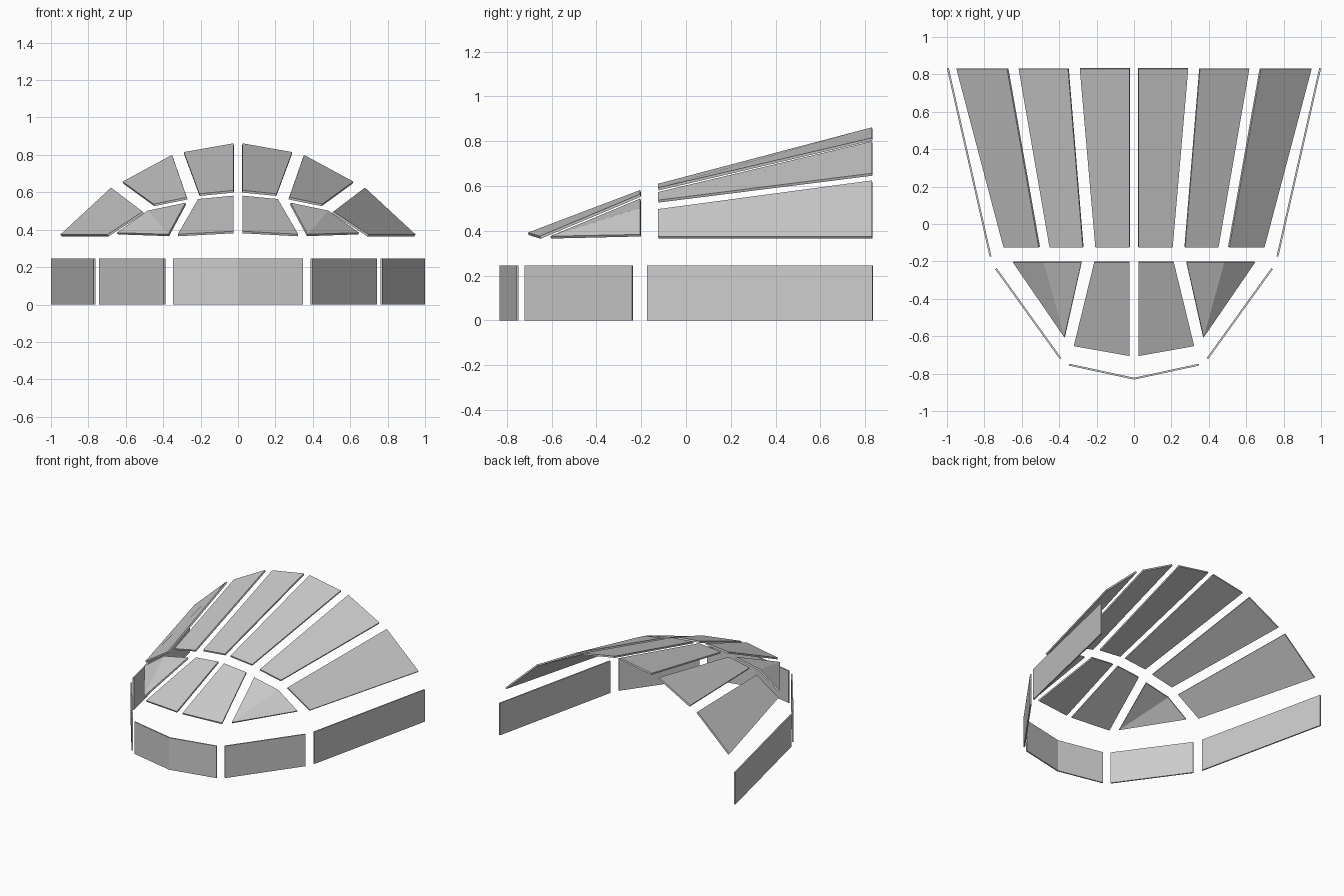
import bpy, bmesh
from mathutils import Vector

if "Cube" in bpy.data.objects:
    bpy.data.objects.remove(bpy.data.objects["Cube"])

THICK = 0.012
CENTRE = Vector((0, 0.3, 0))


def plate(name, faces, side, thick=THICK):
    """Thin plate from outer-surface faces, thickened inwards; side=-1 mirrors it in x."""
    bm = bmesh.new()
    for pts in faces:
        f = bm.faces.new([bm.verts.new((side * x, y, z)) for x, y, z in pts])
        f.normal_update()
        if f.normal.dot(f.calc_center_median() - CENTRE) < 0:
            f.normal_flip()
    bmesh.ops.remove_doubles(bm, verts=bm.verts, dist=0.0005)
    mesh = bpy.data.meshes.new(name)
    bm.to_mesh(mesh)
    bm.free()
    obj = bpy.data.objects.new(name, mesh)
    bpy.context.collection.objects.link(obj)
    mod = obj.modifiers.new("thickness", 'SOLIDIFY')
    mod.thickness = thick
    mod.offset = -1
    mod.use_even_offset = True
    return obj


def wall(name, path, side=1, height=0.245):
    """Upright wall following a plan path."""
    faces = [[(*a, 0), (*b, 0), (*b, height), (*a, height)]
             for a, b in zip(path, path[1:])]
    return plate(name, faces, side, 0.01)


# long rear roof panels: inner and outer (x, z) at the back, then at the front
YB, YF = 0.83, -0.125
rear = {
    "inner": ((0.024, 0.862), (0.29, 0.815), (0.207, 0.592), (0.024, 0.61)),
    "middle": ((0.353, 0.80), (0.617, 0.657), (0.452, 0.537), (0.274, 0.573)),
    "outer": ((0.679, 0.625), (0.95, 0.374), (0.698, 0.374), (0.51, 0.497)),
}

for side, label in ((1, "right"), (-1, "left")):
    for pos, pts in rear.items():
        face = [(x, y, z) for (x, z), y in zip(pts, (YB, YB, YF, YF))]
        plate(f"rear_roof_{pos}_{label}", [face], side)

    # short front roof panels
    plate(f"front_roof_inner_{label}", [
        [(0.024, -0.205, 0.582), (0.213, -0.205, 0.564),
         (0.322, -0.653, 0.376), (0.024, -0.706, 0.392)]], side)
    tip, fold = (0.373, -0.606, 0.376), (0.483, -0.205, 0.502)
    plate(f"front_roof_outer_{label}", [
        [(0.281, -0.205, 0.544), fold, tip],
        [fold, (0.648, -0.205, 0.384), tip]], side)

    # perimeter walls
    wall(f"side_wall_{label}", [(1.0, 0.832), (0.772, -0.175)], side)
    wall(f"corner_wall_{label}", [(0.742, -0.242), (0.397, -0.722)], side)

# bent front wall
wall("front_wall", [(-0.348, -0.757), (0, -0.832), (0.348, -0.757)])
